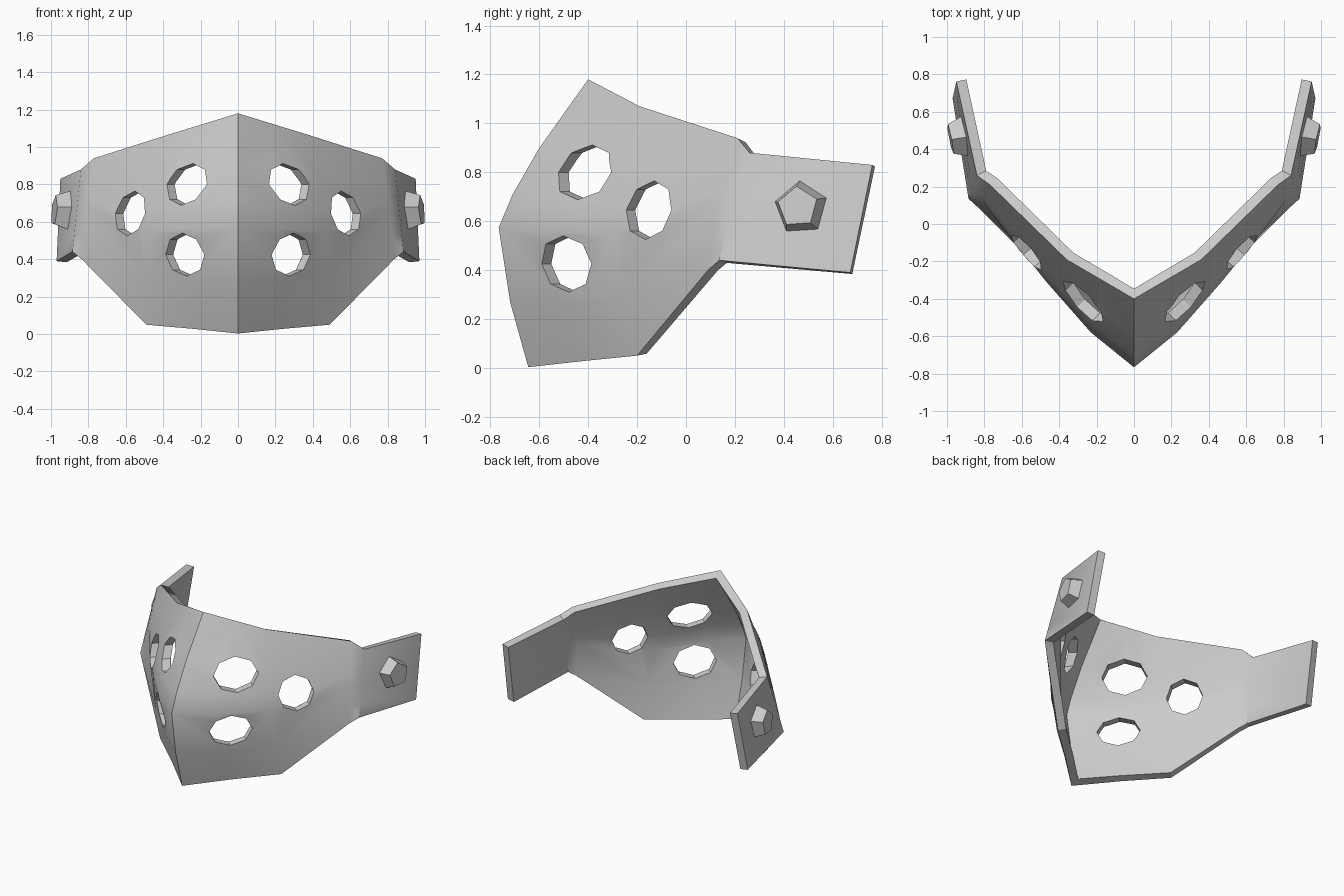
import bpy, bmesh, math
from mathutils import Vector, Matrix

if "Cube" in bpy.data.objects:
    bpy.data.objects.remove(bpy.data.objects["Cube"])


def make_object(name, bm):
    mesh = bpy.data.meshes.new(name)
    bm.to_mesh(mesh)
    bm.free()
    ob = bpy.data.objects.new(name, mesh)
    bpy.context.collection.objects.link(ob)
    return ob


def frame(center, normal):
    # local z along normal, local y as close to world up as possible
    z = Vector(normal).normalized()
    x = Vector((0, 0, 1)).cross(z).normalized()
    y = z.cross(x)
    m = Matrix((x, y, z)).transposed().to_4x4()
    return Matrix.Translation(Vector(center)) @ m


# Shell outer surface: columns (top, bottom, bulge) bowed by a shared profile
columns = [
    ((0, -.40, 1.18), (0, -.645, .003), (0, -.24, 0)),
    ((.18, -.295, 1.125), (.24, -.42, .028), (.02, -.22, 0)),
    ((.36, -.19, 1.07), (.49, -.20, .05), (.045, -.11, 0)),
    ((.77, .21, .94), (.835, .09, .40), (.01, -.02, 0)),
    ((.84, .26, .88), (.885, .135, .44), (0, 0, 0)),
    ((.95, .762, .83), (.97, .672, .39), (0, 0, 0)),
]
rows = [(0, 0), (.238, .59), (.40, .88), (.515, 1), (.774, .54), (1, 0)]

bm = bmesh.new()
grid = []
for top, bottom, bulge in columns:
    t, b, k = Vector(top), Vector(bottom), Vector(bulge)
    grid.append([bm.verts.new(t.lerp(b, f) + k * w) for f, w in rows])
for a, b in zip(grid, grid[1:]):
    for i in range(len(rows) - 1):
        bm.faces.new((a[i], a[i + 1], b[i + 1], b[i]))
shell = make_object("mask_shell", bm)

mirror = shell.modifiers.new("Mirror", 'MIRROR')
mirror.use_clip = True
solid = shell.modifiers.new("Thickness", 'SOLIDIFY')
solid.thickness = .055
solid.offset = -1
solid.use_even_offset = True

# Vent holes: eight-sided elliptical cutters on both sides
bm = bmesh.new()
vents = [
    ((.28, -.42, .80), (.72, -.69, 0), .152, .112),
    ((.285, -.49, .425), (.72, -.69, 0), .145, .115),
    ((.58, -.155, .645), (.76, -.65, 0), .122, .12),
]
for c, n, w, h in vents:
    for s in (1, -1):
        m = frame((c[0] * s, c[1], c[2]), (n[0] * s, n[1], n[2]))
        m = m @ Matrix.Diagonal((w, h, 1, 1))
        bmesh.ops.create_cone(bm, cap_ends=True, segments=8, radius1=1,
                              radius2=1, depth=.28, matrix=m)
cutter = make_object("vent_cutter", bm)
cutter.hide_render = True
cut = shell.modifiers.new("Vents", 'BOOLEAN')
cut.operation = 'DIFFERENCE'
cut.solver = 'EXACT'
cut.object = cutter

# Bake the modifiers so the cutter can go
bpy.context.view_layer.objects.active = shell
shell.select_set(True)
for name in [m.name for m in shell.modifiers]:
    bpy.ops.object.modifier_apply(modifier=name)
bpy.data.objects.remove(cutter)
bpy.ops.object.shade_smooth_by_angle(angle=math.radians(30))

# Five-sided tapered studs on the side straps
for s, side in ((1, "right"), (-1, "left")):
    bm = bmesh.new()
    m = frame((.938 * s, .465, .655), (.975 * s, -.19, .08))
    m = m @ Matrix.Rotation(math.radians(4 * s), 4, 'Z')
    bmesh.ops.create_cone(bm, cap_ends=True, segments=5, radius1=.118,
                          radius2=.085, depth=.09, matrix=m)
    make_object("strap_stud_" + side, bm)
